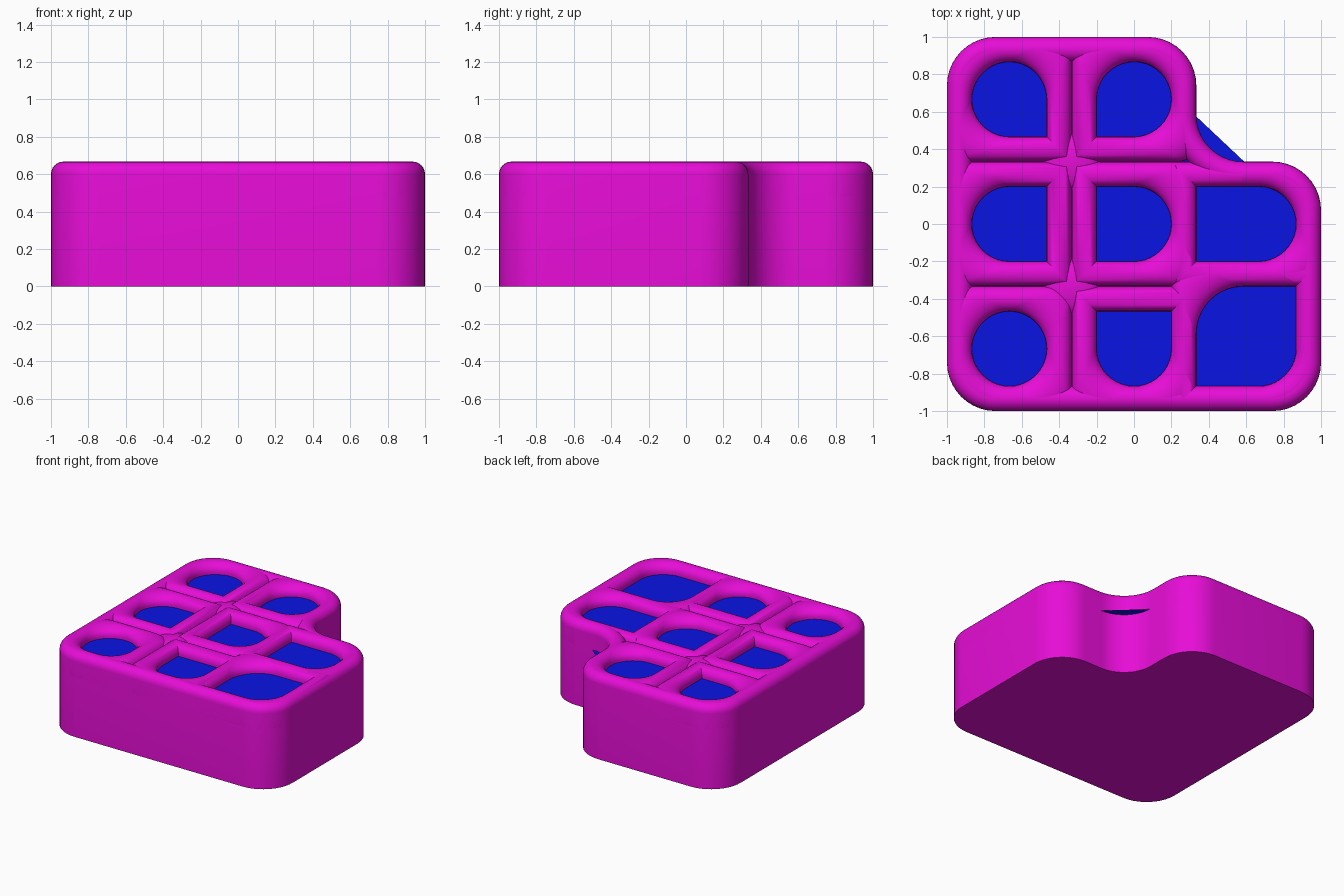
import bpy, bmesh, math
from mathutils import Vector

if "Cube" in bpy.data.objects:
    bpy.data.objects.remove(bpy.data.objects["Cube"])

R = 0.0667          # half width of the rounded walls
TOP = 0.667
ZC = TOP - R        # centre height of the rounded rims
SHEET = 0.585       # blue floor of the cells
LOW = 0.48          # blue underside showing in the notch


def material(name, col):
    m = bpy.data.materials.new(name)
    m.diffuse_color = (*col, 1)
    m.use_nodes = True
    m.node_tree.nodes["Principled BSDF"].inputs["Base Color"].default_value = m.diffuse_color
    return m


PINK = material("magenta", (0.80, 0.004, 0.68))
BLUE = material("blue", (0.003, 0.007, 0.78))


def rounded(corners, n=10):
    """Counter-clockwise path, n + 1 points for each right-angled corner."""
    out = []
    for i, (x, y, r) in enumerate(corners):
        p = Vector((x, y))
        d1 = (p - Vector(corners[i - 1][:2])).normalized()
        d2 = (Vector(corners[(i + 1) % len(corners)][:2]) - p).normalized()
        for k in range(n + 1):
            a = k * math.pi / 2 / n
            out.append(p + r * (d1 * (math.sin(a) - 1) + d2 * (1 - math.cos(a))))
    return out


def finish(name, bm, mat):
    bmesh.ops.remove_doubles(bm, verts=bm.verts, dist=1e-4)
    me = bpy.data.meshes.new(name)
    bm.to_mesh(me)
    bm.free()
    me.materials.append(mat)
    ob = bpy.data.objects.new(name, me)
    bpy.context.collection.objects.link(ob)
    bpy.ops.object.select_all(action='DESELECT')
    ob.select_set(True)
    bpy.context.view_layer.objects.active = ob
    bpy.ops.object.shade_smooth_by_angle(angle=math.radians(40))
    return ob


def wall(name, outer, inner, z_out, z_in, bottom=False):
    """Wall with a half-round top between an outer and an inner outline."""
    prof = [(1, z_out)]
    prof += [(math.cos(a), ZC + R * math.sin(a))
             for a in (k * math.pi / 12 for k in range(13))]
    prof.append((-1, z_in))
    po, pi = rounded(outer), rounded(inner)
    bm = bmesh.new()
    rows = []
    for t, z in prof:
        pts = [(o + i) / 2 + (o - i) / 2 * t for o, i in zip(po, pi)]
        rows.append([bm.verts.new((p.x, p.y, z)) for p in pts])
    n = len(po)
    for lo, hi in zip(rows, rows[1:]):
        for i in range(n):
            j = (i + 1) % n
            bm.faces.new((lo[i], lo[j], hi[j], hi[i]))
    if bottom:
        bm.faces.new(rows[0][::-1])
    return finish(name, bm, PINK)


def sheet(name, pts, z):
    bm = bmesh.new()
    f = bm.faces.new([bm.verts.new((p.x, p.y, z)) for p in pts])
    return finish(name, bm, BLUE)


def plan(d, r, notch):
    """Corners of the whole footprint, inset by d."""
    a, b = 1 - d, 1 / 3 - d
    return [(-a, -a, r), (a, -a, r), (a, b, r), (b, b, notch), (b, a, r), (-a, a, r)]


# outer shell with closed underside
wall("outer_shell", plan(0, 0.26, 0.25), plan(2 * R, 0.13, 0.38), 0, LOW, bottom=True)

# blue cell floor, and the lower sheet cutting straight across the notch
sheet("blue_cell_floor", rounded(plan(R, 0.2, 0.31)), SHEET)
low = rounded(plan(R, 0.2, 0))
chord = [Vector(p) for p in ((0.58, 0.267), (0.59, 0.333), (0.333, 0.575), (0.267, 0.575))]
sheet("blue_notch_sheet", low[:33] + chord + low[44:], LOW)

# cell rims: x range, y range, hole radii (bottom left, bottom right, top right, top left)
h = 0.2
T = 1 / 3
left, mid, right = (-1, -T), (-T, T), (T - 2 * R, 1)
cells = {
    "cell_top_left": (left, (T, 1), (h, 0, h, h)),
    "cell_top_middle": (mid, (T, 1), (0, h, h, h)),
    "cell_left": (left, (-T, T), (h, 0, 0, h)),
    "cell_centre": (mid, (-T, T), (0, h, h, 0)),
    "cell_bottom_left": (left, (-1, -T), (h, h, h, h)),
    "cell_bottom_middle": (mid, (-1, -T), (h, h, 0, 0)),
    "cell_right": (right, (-T, T), (0, h, h, 0)),
    "cell_bottom_right": (right, (-1, 2 * R - T), (0, h, 0, 0.25)),
}
# rim corners on the footprint's own corners keep its larger radius
big = {(-1, -1), (1, -1), (1, T), (T, 1), (-1, 1)}
for name, ((x0, x1), (y0, y1), radii) in cells.items():
    w = 2 * R
    outer = [(x, y, 0.26 if (x, y) in big else 0.1 if r else 0.0)
             for (x, y), r in zip(((x0, y0), (x1, y0), (x1, y1), (x0, y1)), radii)]
    inner = [(x, y, r) for (x, y), r in zip(
        ((x0 + w, y0 + w), (x1 - w, y0 + w), (x1 - w, y1 - w), (x0 + w, y1 - w)), radii)]
    wall(name, outer, inner, LOW, LOW)

# soft fillers where several rims meet
for k, (x, y, s) in enumerate([(-T, T, 0.15), (-T, -T, 0.15), (0.29, -0.29, 0.09)]):
    bm = bmesh.new()
    bmesh.ops.create_uvsphere(bm, u_segments=24, v_segments=12, radius=1)
    for v in bm.verts:
        v.co = (x + v.co.x * s, y + v.co.y * s, ZC + v.co.z * 0.055)
    finish(f"rim_junction_{k + 1}", bm, PINK)
